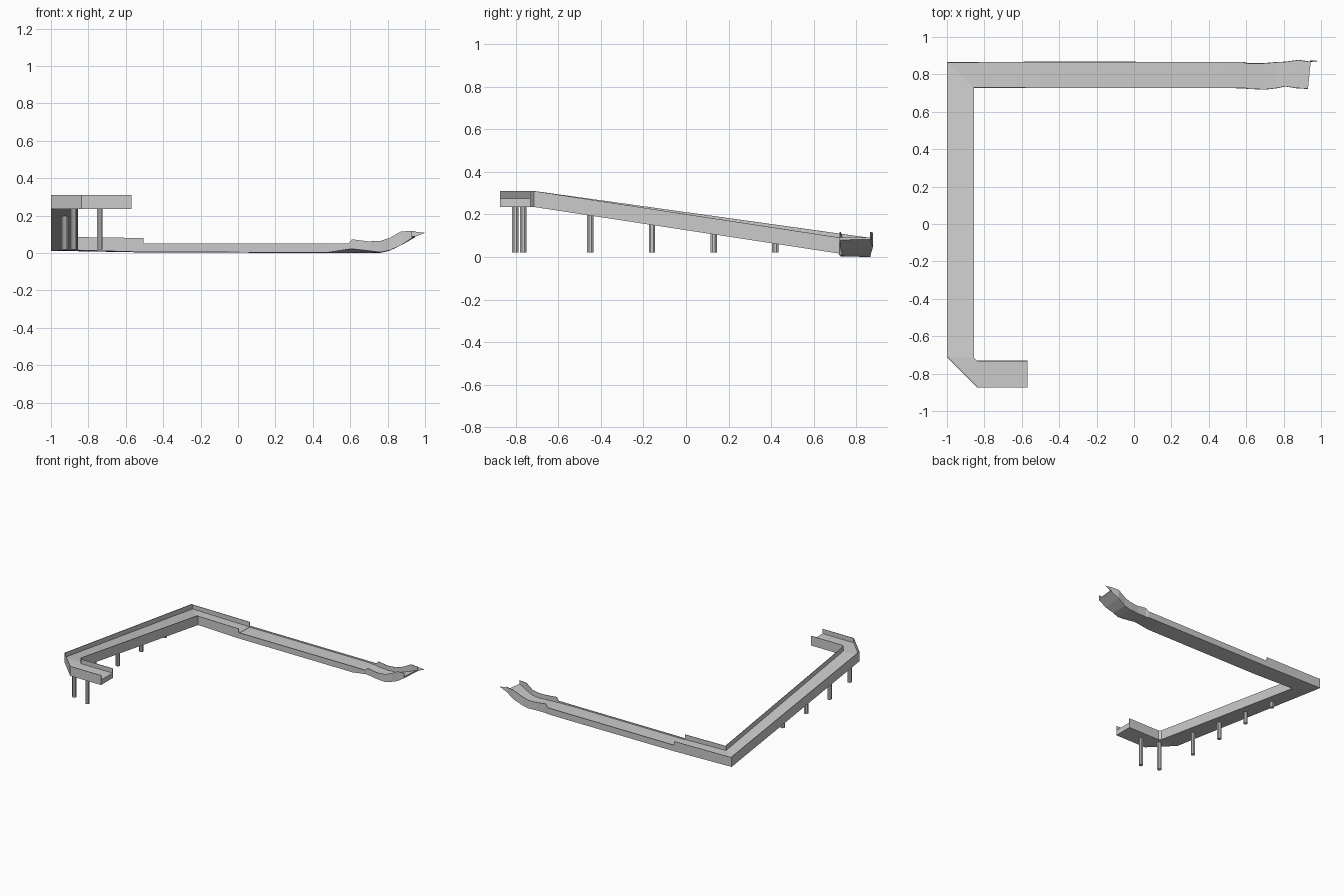
import bpy, bmesh, math
from mathutils import Vector

if "Cube" in bpy.data.objects:
    bpy.data.objects.remove(bpy.data.objects["Cube"])


def finish(bm, name):
    bmesh.ops.recalc_face_normals(bm, faces=bm.faces)
    me = bpy.data.meshes.new(name)
    bm.to_mesh(me)
    bm.free()
    ob = bpy.data.objects.new(name, me)
    bpy.context.collection.objects.link(ob)
    return ob


def trough(name, stations):
    """Loft a U channel. Station: outer xy, inner xy, bottom outer z,
    bottom inner z, floor z, wall top z."""
    bm = bmesh.new()
    rings = []
    for o, i, bo, bi, f, w in stations:
        o, i = Vector(o), Vector(i)
        prof = [(0, bo), (1, bi), (1, w), (.972, w), (.972, f),
                (.028, f), (.028, w), (0, w)]
        rings.append([bm.verts.new((*o.lerp(i, t), z)) for t, z in prof])
    for a, b in zip(rings, rings[1:]):
        for k in range(8):
            n = (k + 1) % 8
            bm.faces.new((a[k], a[n], b[n], b[k]))
    bm.faces.new(rings[0])
    bm.faces.new(rings[-1])
    return finish(bm, name)


# raised platform, chamfered bend and descending ramp
corner_o, corner_i = (-1, .865), (-.855, .728)
trough("upper_channel", [
    ((-.57, -.875), (-.57, -.73), .235, .235, .275, .31),
    ((-.837, -.875), (-.84, -.73), .235, .235, .275, .31),
    ((-1, -.712), (-.855, -.715), .235, .235, .275, .31),
    (corner_o, corner_i, .012, .015, .052, .09),
])

# ground run with high walls after the corner
trough("corner_channel", [
    (corner_o, corner_i, .012, .015, .052, .085),
    ((-.505, .868), (-.505, .727), .003, .005, .042, .08),
])

# long low run ending in a warped, upturned lip
trough("lower_channel", [
    ((-.505, .868), (-.505, .727), .003, .005, .04, .05),
    ((.48, .867), (.48, .727), 0, .003, .04, .05),
    ((.59, .866), (.59, .725), 0, .02, .036, .05),
    ((.61, .86), (.61, .722), 0, .022, .034, .073),
    ((.69, .86), (.70, .718), 0, .012, .028, .062),
    ((.76, .866), (.76, .725), 0, .004, .028, .064),
    ((.81, .868), (.81, .735), .012, .014, .04, .08),
    ((.88, .878), (.87, .725), .045, .04, .062, .115),
    ((.945, .868), (.93, .722), .083, .08, .092, .118),
])

# bent spike on the torn lip
bm = bmesh.new()
pts = [(.94, .866, .083), (.94, .874, .083), (.94, .87, .115), (1, .872, .108)]
vs = [bm.verts.new(p) for p in pts]
for f in ((0, 1, 2), (0, 1, 3), (1, 2, 3), (0, 2, 3)):
    bm.faces.new([vs[k] for k in f])
finish(bm, "lip_spike")


# support posts
def post(name, x, y, top, base=.02):
    bpy.ops.mesh.primitive_cylinder_add(
        vertices=8, radius=.016, depth=top - base,
        location=(x, y, (top + base) / 2), rotation=(0, 0, math.pi / 8))
    bpy.context.object.name = name


post("platform_post", -.738, -.803, .24)
post("bend_post", -.877, -.765, .24)
for k in range(4):
    y = -.45 + .29 * k
    post(f"ramp_post_{k + 1}", -.925, y, .235 - (y + .712) * .141 + .012)
